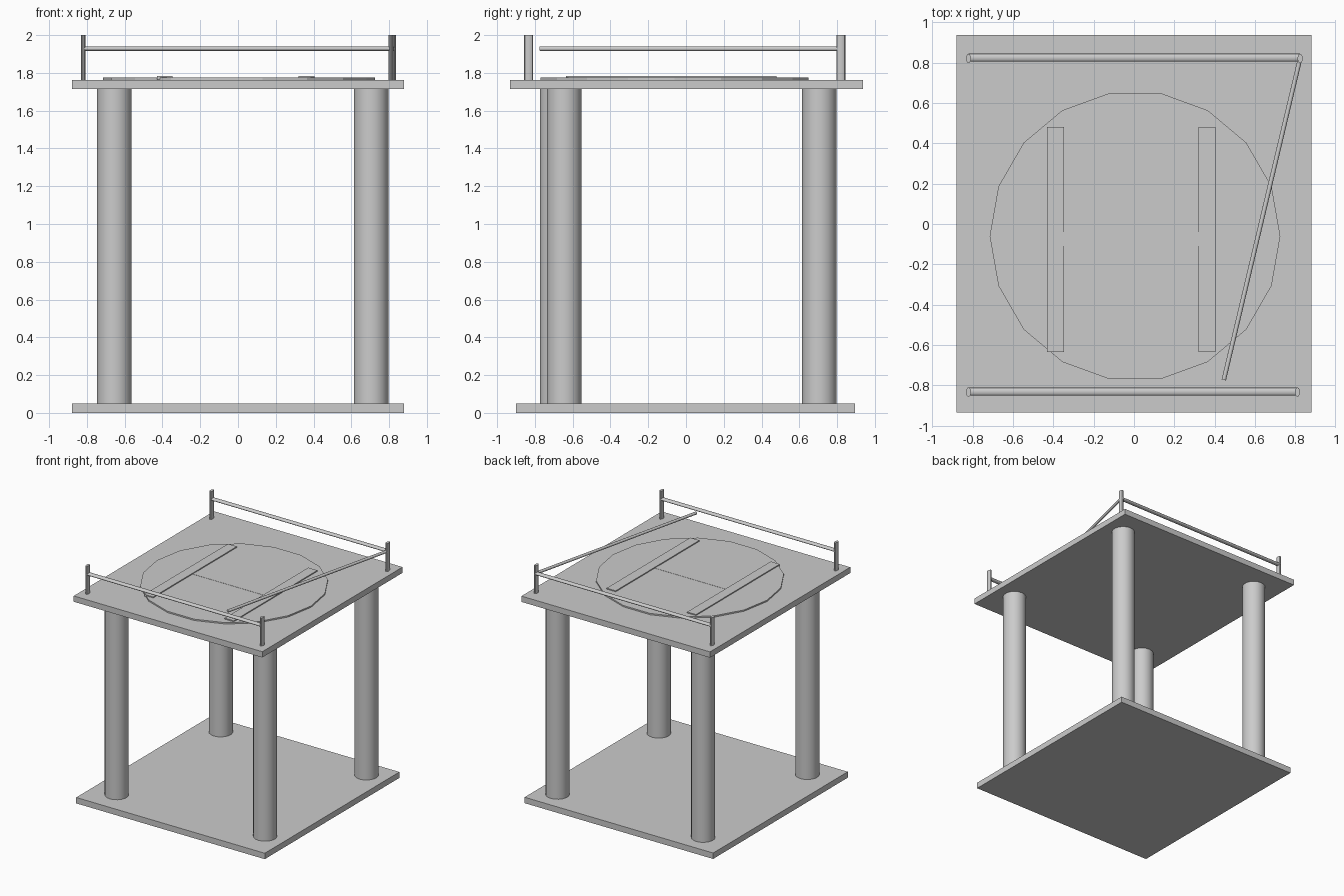
import bpy, math
from mathutils import Vector

if "Cube" in bpy.data.objects:
    bpy.data.objects.remove(bpy.data.objects["Cube"])


def box(name, x0, x1, y0, y1, z0, z1):
    bpy.ops.mesh.primitive_cube_add(size=1, location=((x0 + x1) / 2, (y0 + y1) / 2, (z0 + z1) / 2))
    ob = bpy.context.object
    ob.name = name
    ob.scale = (x1 - x0, y1 - y0, z1 - z0)
    bpy.ops.object.transform_apply(location=False, rotation=False, scale=True)
    return ob


def rod(name, a, b, rx, ry, sides=18):
    # elliptical cylinder running from point a to point b
    a, b = Vector(a), Vector(b)
    d = b - a
    bpy.ops.mesh.primitive_cylinder_add(vertices=sides, radius=1, depth=1, location=(a + b) / 2)
    ob = bpy.context.object
    ob.name = name
    ob.scale = (rx, ry, d.length)
    ob.rotation_euler = d.to_track_quat('Z', 'Y').to_euler()
    bpy.ops.object.transform_apply(location=False, rotation=True, scale=True)
    bpy.ops.object.shade_smooth_by_angle(angle=math.radians(35))
    return ob


# Floor and roof slabs
box("floor_slab", -0.88, 0.88, -0.90, 0.895, 0, 0.05)
box("roof_slab", -0.88, 0.88, -0.933, 0.937, 1.714, 1.763)

# Four round columns
for name, x, y in (("front_left", -0.655, -0.682), ("front_right", 0.705, -0.645),
                   ("back_left", -0.655, 0.706), ("back_right", 0.705, 0.706)):
    rod(name + "_column", (x, y, 0.03), (x, y, 1.73), 0.092, 0.092)

# Landing pad: 18-sided disc, turned so a corner points along x
bpy.ops.mesh.primitive_cylinder_add(vertices=18, radius=0.72, depth=0.025,
                                    location=(0.005, -0.06, 1.762),
                                    rotation=(0, 0, math.radians(90)))
bpy.context.object.name = "pad_disc"

# Raised H marking on the pad
box("pad_bar_left", -0.43, -0.347, -0.635, 0.48, 1.765, 1.783)
box("pad_bar_right", 0.32, 0.405, -0.635, 0.48, 1.765, 1.783)
box("pad_crossbar", -0.36, 0.33, -0.11, -0.04, 1.765, 1.776)

# Railing posts
for name, x, y in (("front_left", -0.82, -0.833), ("front_right", 0.81, -0.833),
                   ("back_left", -0.82, 0.82), ("back_right", 0.823, 0.82)):
    rod(name + "_post", (x, y, 1.75), (x, y, 2.0), 0.0125, 0.0235, 12)

# Front and back rails, plus the loose rail swung inward
rz = 1.928
rails = (("front_rail", (-0.82, -0.831, rz), (0.81, -0.831, rz), 0.02),
         ("back_rail", (-0.82, 0.824, rz), (0.823, 0.824, rz), 0.02),
         ("loose_side_rail", (0.823, 0.82, rz), (0.445, -0.773, rz), 0.011))
for name, a, b, width in rails:
    d = Vector(b) - Vector(a)
    ob = rod(name, (0, 0, 0), (0, d.length, 0), 1, 1, 12)
    ob.location = (Vector(a) + Vector(b)) / 2
    # squash to an oval section, then swing into place
    r = Vector((width, 1, 0.012))
    for v in ob.data.vertices:
        v.co = Vector((v.co.x * r.x, v.co.y, v.co.z * r.z))
    ob.rotation_euler = (0, 0, math.atan2(-d.x, d.y))
